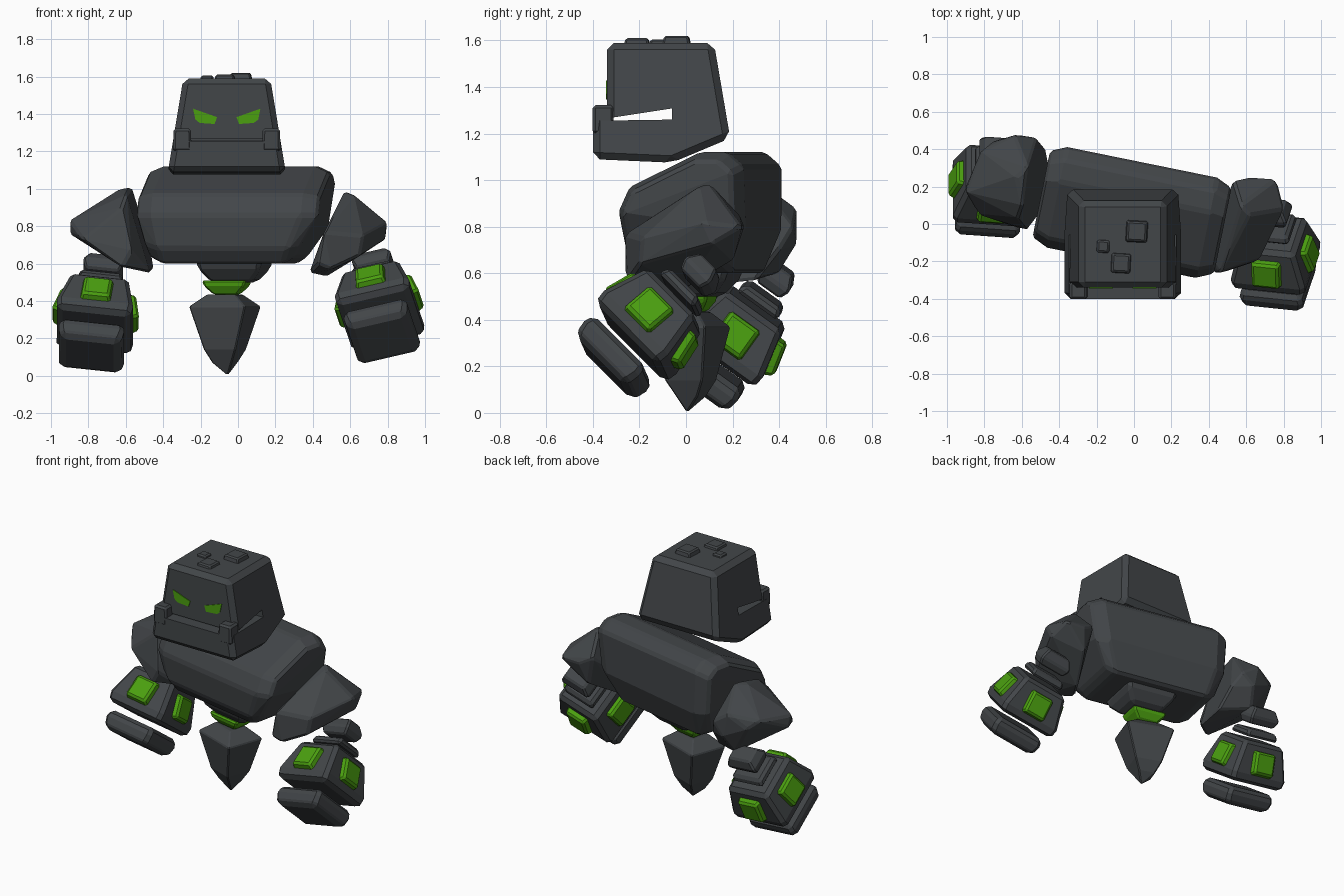
import bpy
import bmesh
from math import radians
from mathutils import Matrix

cube = bpy.data.objects.get("Cube")
if cube:
    bpy.data.objects.remove(cube, do_unlink=True)


def material(name, color):
    mat = bpy.data.materials.new(name)
    mat.use_nodes = True
    mat.diffuse_color = color
    mat.node_tree.nodes["Principled BSDF"].inputs["Base Color"].default_value = color
    return mat


STONE = material("dark stone", (0.055, 0.061, 0.066, 1))
GLOW = material("green crystal", (0.07, 0.35, 0.005, 1))


def finish(name, bm, mat, matrix=Matrix()):
    bmesh.ops.recalc_face_normals(bm, faces=bm.faces)
    mesh = bpy.data.meshes.new(name)
    bm.to_mesh(mesh)
    bm.free()
    mesh.materials.append(mat)
    obj = bpy.data.objects.new(name, mesh)
    obj.matrix_world = matrix
    bpy.context.collection.objects.link(obj)
    return obj


def chunk(name, points, mat=STONE, bevel=0.02, matrix=Matrix()):
    """Convex stone wrapped round the points, with chamfered edges."""
    bm = bmesh.new()
    for p in points:
        bm.verts.new(p)
    bmesh.ops.convex_hull(bm, input=bm.verts)
    bmesh.ops.delete(bm, geom=[v for v in bm.verts if not v.link_faces], context='VERTS')
    bmesh.ops.dissolve_limit(bm, angle_limit=radians(4), verts=bm.verts, edges=bm.edges)
    obj = finish(name, bm, mat, matrix)
    if bevel:
        mod = obj.modifiers.new("chamfer", 'BEVEL')
        mod.width = bevel
        mod.segments = 1
        mod.limit_method = 'ANGLE'
        mod.angle_limit = radians(25)
    return obj


def rings(*levels):
    """Corner points of rectangles given as (z, half x, half y)."""
    return [(sx * hx, sy * hy, z) for z, hx, hy in levels
            for sx in (-1, 1) for sy in (-1, 1)]


def place(loc, x=0, y=0, z=0):
    return (Matrix.Translation(loc) @ Matrix.Rotation(radians(z), 4, 'Z')
            @ Matrix.Rotation(radians(y), 4, 'Y') @ Matrix.Rotation(radians(x), 4, 'X'))


# Head: side profile with a mouth slot, narrowing upwards
HEAD_X = -0.06
profile = [(-.34, 1.59), (.12, 1.59), (.19, 1.18), (-.06, 1.075), (-.40, 1.09),
           (-.40, 1.255), (-.06, 1.26), (-.06, 1.308), (-.34, 1.265)]
bm = bmesh.new()
sides = []
for s in (-1, 1):
    sides.append([bm.verts.new((s * (0.315 - 0.165 * (z - 1.09)), y, z)) for y, z in profile])
    bm.faces.new(sides[-1])
count = len(profile)
for i in range(count):
    j = (i + 1) % count
    bm.faces.new((sides[0][i], sides[0][j], sides[1][j], sides[1][i]))
slot = {v for side in sides for v in side[5:]}
bmesh.ops.recalc_face_normals(bm, faces=bm.faces)
bmesh.ops.bevel(bm, geom=[e for e in bm.edges if not set(e.verts) <= slot],
                offset=0.03, segments=1, affect='EDGES', profile=0.5)
finish("head", bm, STONE, place((HEAD_X, 0, 0)))

# Jaw corner posts and slanted eyes
eye = [(.18, 1.428), (.168, 1.37), (.145, 1.352), (.065, 1.346), (.052, 1.383)]
for side, s in (("left", 1), ("right", -1)):
    chunk(side + "_jaw_post", rings((1.2, .05, .045), (1.322, .046, .045)), bevel=0.012,
          matrix=place((HEAD_X + s * 0.238, -0.356, 0)))
    chunk(side + "_eye", [(HEAD_X + s * x, y, z) for x, z in eye for y in (-.3445, -.337)],
          GLOW, 0)

# Stone studs on the crown
for n, (x, y, half, top) in enumerate([(.015, -.04, .06, 1.62), (-.165, -.12, .036, 1.605),
                                       (-.07, -.21, .055, 1.61)]):
    chunk(f"crown_stud_{n}", rings((1.58, half, half), (top, half * .85, half * .85)),
          bevel=0.008, matrix=place((x, y, 0), z=-3))

# Torso: one cross-section repeated smaller at the ends, narrower below on its left
section = [(-.28, .86), (-.23, .97), (.08, 1.12), (.2, 1.12), (.27, 1.06),
           (.27, .78), (.2, .6), (-.2, .6), (-.26, .68)]
torso = []
for half, size in ((.41, 1), (.495, .86)):
    for y, z in section:
        for s, narrow in ((-1, .88), (1, .72)):
            taper = narrow + (1 - narrow) * min(1, (z - .6) / .25)
            torso.append((s * half * taper, y * size, .86 + (z - .86) * size))
chunk("torso", torso, bevel=0.015, matrix=place((-.01, .065, 0), z=-11.5))

# Pelvis, crystal joint and pointed base
chunk("pelvis", rings((.62, .18, .17), (.57, .17, .15), (.5, .11, .09)),
      matrix=place((-.02, .05, 0), z=-11.5))
chunk("pelvis_crystal", rings((.51, .12, .085), (.48, .11, .08), (.435, .065, .05)), GLOW, .01,
      place((-.06, .03, 0), z=-11.5))
chunk("base_spike", rings((.435, .08, .06), (.37, .16, .125), (.14, .09, .085),
                          (.07, .055, .05)) + [(.02, -.01, 0)],
      bevel=0.006, matrix=place((-.07, .02, 0), z=-20))

# Shoulders
chunk("left_shoulder", [
    (.57, .1, .99), (.62, .05, .97), (.53, .23, .85), (.62, .25, .8), (.76, .24, .8),
    (.80, .08, .82), (.79, .12, .73), (.67, -.19, .75), (.65, -.2, .64), (.46, -.26, .77),
    (.43, -.26, .6), (.5, -.25, .57), (.38, -.14, .55), (.47, .0, .53), (.58, .2, .65)],
    bevel=0.012)
chunk("right_shoulder", [
    (-.57, .3, 1.01), (-.63, .25, 1.0), (-.595, .1, .97), (-.62, .03, .9), (-.90, .17, .83),
    (-.82, .39, .85), (-.90, .2, .76), (-.76, .44, .8), (-.64, .475, .88), (-.6, .475, .72),
    (-.52, .46, .8), (-.47, .4, .7), (-.57, -.03, .67), (-.83, .05, .73), (-.62, -.02, .58),
    (-.47, .1, .55), (-.45, .3, .57), (-.64, .4, .6)],
    bevel=0.012)


# Hands: tapered palm, finger slab, wrist stones and a crystal on each side
def hand(side, matrix):
    chunk(side + "_palm", rings((-.14, .19, .185), (-.1, .21, .205), (.13, .153, .15)),
          bevel=0.025, matrix=matrix)
    chunk(side + "_fingers", rings((-.3, .15, .145), (-.25, .18, .175), (-.18, .165, .16)),
          bevel=0.022, matrix=matrix)
    chunk(side + "_wrist", rings((.15, .12, .11), (.2, .11, .09)), bevel=0.015, matrix=matrix)
    chunk(side + "_elbow", rings((.23, .09, .06), (.28, .11, .08), (.34, .08, .05)),
          bevel=0.01, matrix=matrix)
    for n, face in enumerate(("front", "outer", "back", "inner")):
        facing = Matrix.Rotation(radians(90 * n), 4, 'Z') @ place((0, -.183, 0), x=76)
        chunk(f"{side}_{face}_crystal", rings((-.02, .085, .083), (.036, .072, .07)),
              GLOW, 0.012, matrix @ facing)


hand("left", place((.75, -.14, .4), x=-45, y=-13, z=-6))
hand("right", place((-.755, .225, .35), x=-36, y=6, z=-4))
